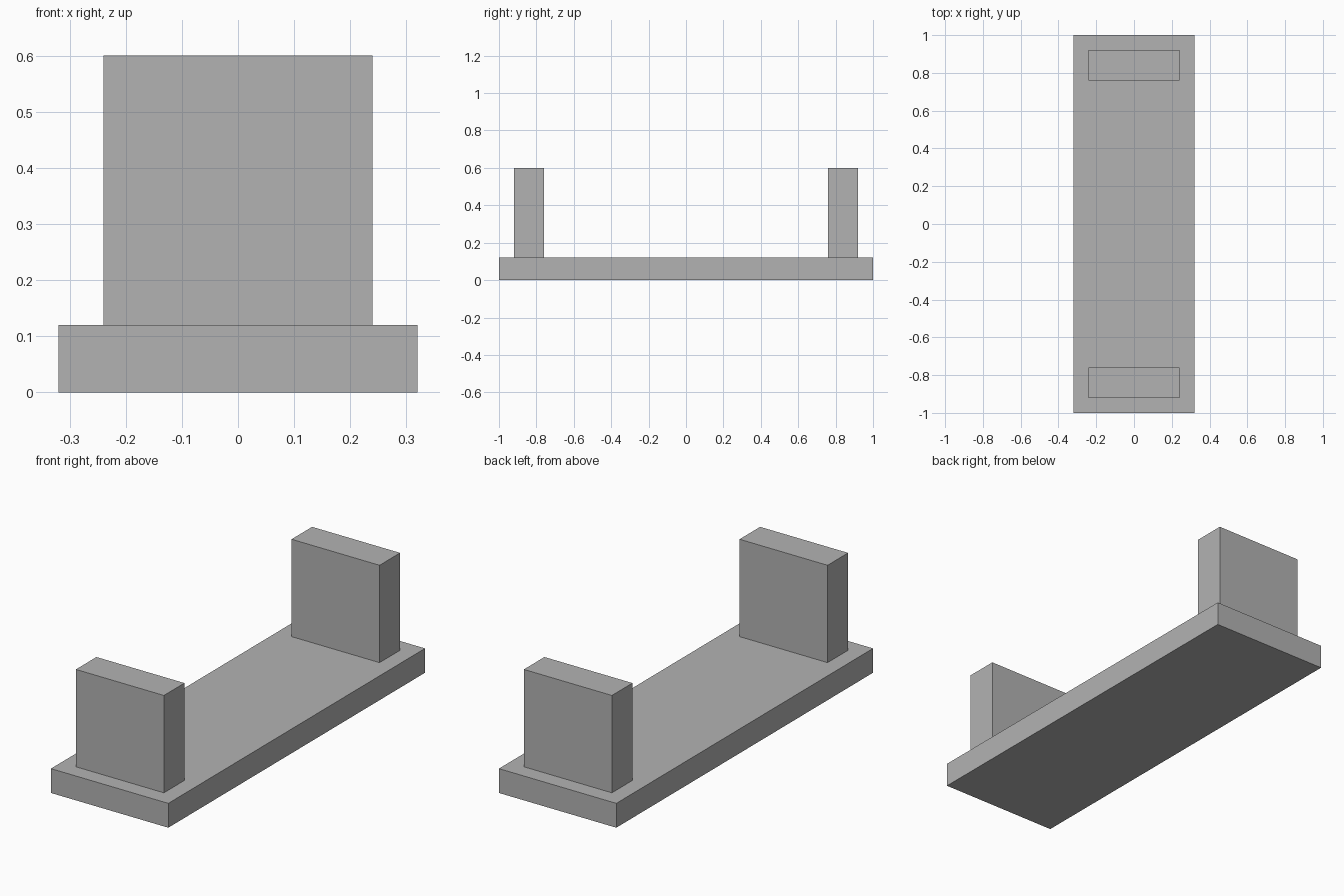
import bpy

cube = bpy.data.objects.get("Cube")
if cube:
    bpy.data.objects.remove(cube, do_unlink=True)

grey = bpy.data.materials.new("plain_grey")
grey.use_nodes = True
colour = (0.45, 0.45, 0.45, 1)
grey.diffuse_color = colour
grey.node_tree.nodes["Principled BSDF"].inputs["Base Color"].default_value = colour


def box(name, size, y, bottom):
    """Box of the given size, centred on x, standing on the height bottom."""
    bpy.ops.mesh.primitive_cube_add(size=1, location=(0, y, bottom + size[2] / 2))
    obj = bpy.context.object
    obj.name = name
    obj.scale = size
    bpy.ops.object.transform_apply(location=False, rotation=False, scale=True)
    obj.data.materials.append(grey)
    return obj


# Long base slab
base_height = 0.12
box("base_slab", (0.64, 2.0, base_height), 0, 0)

# Upright block near each end
for name, side in (("front_upright", -1), ("back_upright", 1)):
    box(name, (0.48, 0.16, 0.48), side * 0.84, base_height)
